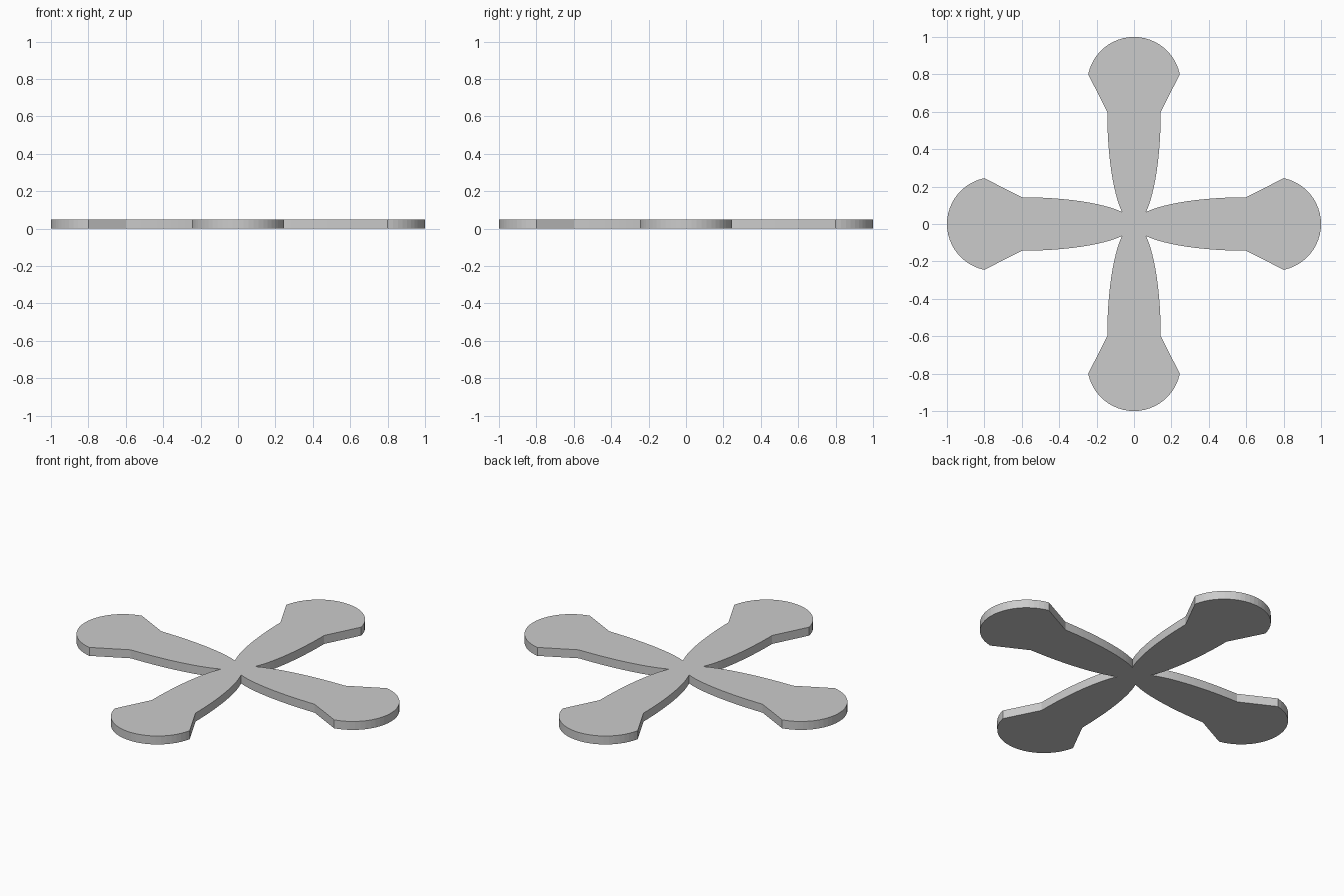
import bpy, bmesh
from math import sin, cos, pi, acos, sqrt, asin

if "Cube" in bpy.data.objects:
    bpy.data.objects.remove(bpy.data.objects["Cube"])

THICK = 0.05
A, L = 0.143, 0.6      # elliptical arm: half width and length
R, CY = 0.25, 0.75     # rounded head: radius and centre

# right half of one arm, from the inner notch to the tip
t = (2 / L) / (1 / A**2 + 1 / L**2)
start = acos(t / A)
half = []
for i in range(17):
    a = start * (1 - i / 16)
    half.append((A * cos(a), L - L * sin(a)))
a0 = asin((0.8 - CY) / R)
for i in range(13):
    a = a0 + (pi / 2 - a0) * i / 12
    half.append((R * cos(a), CY + R * sin(a)))

# mirrored arm, leaving out the last notch point shared with the next arm
arm = half + [(-x, y) for x, y in reversed(half[1:-1])]

# four arms joined into one outline
bm = bmesh.new()
verts = []
for k in range(4):
    c, s = round(cos(k * pi / 2)), round(sin(k * pi / 2))
    verts += [bm.verts.new((x * c - y * s, x * s + y * c, 0)) for x, y in arm]
face = bm.faces.new(verts)

# thickness
res = bmesh.ops.extrude_face_region(bm, geom=[face])
top = [v for v in res["geom"] if isinstance(v, bmesh.types.BMVert)]
bmesh.ops.translate(bm, verts=top, vec=(0, 0, THICK))
bmesh.ops.recalc_face_normals(bm, faces=bm.faces)

# clean triangulation of the concave caps
bmesh.ops.triangulate(bm, faces=[f for f in bm.faces if len(f.verts) > 4])

mesh = bpy.data.meshes.new("four_arm_cross")
bm.to_mesh(mesh)
bm.free()
obj = bpy.data.objects.new("four_arm_cross", mesh)
bpy.context.collection.objects.link(obj)
